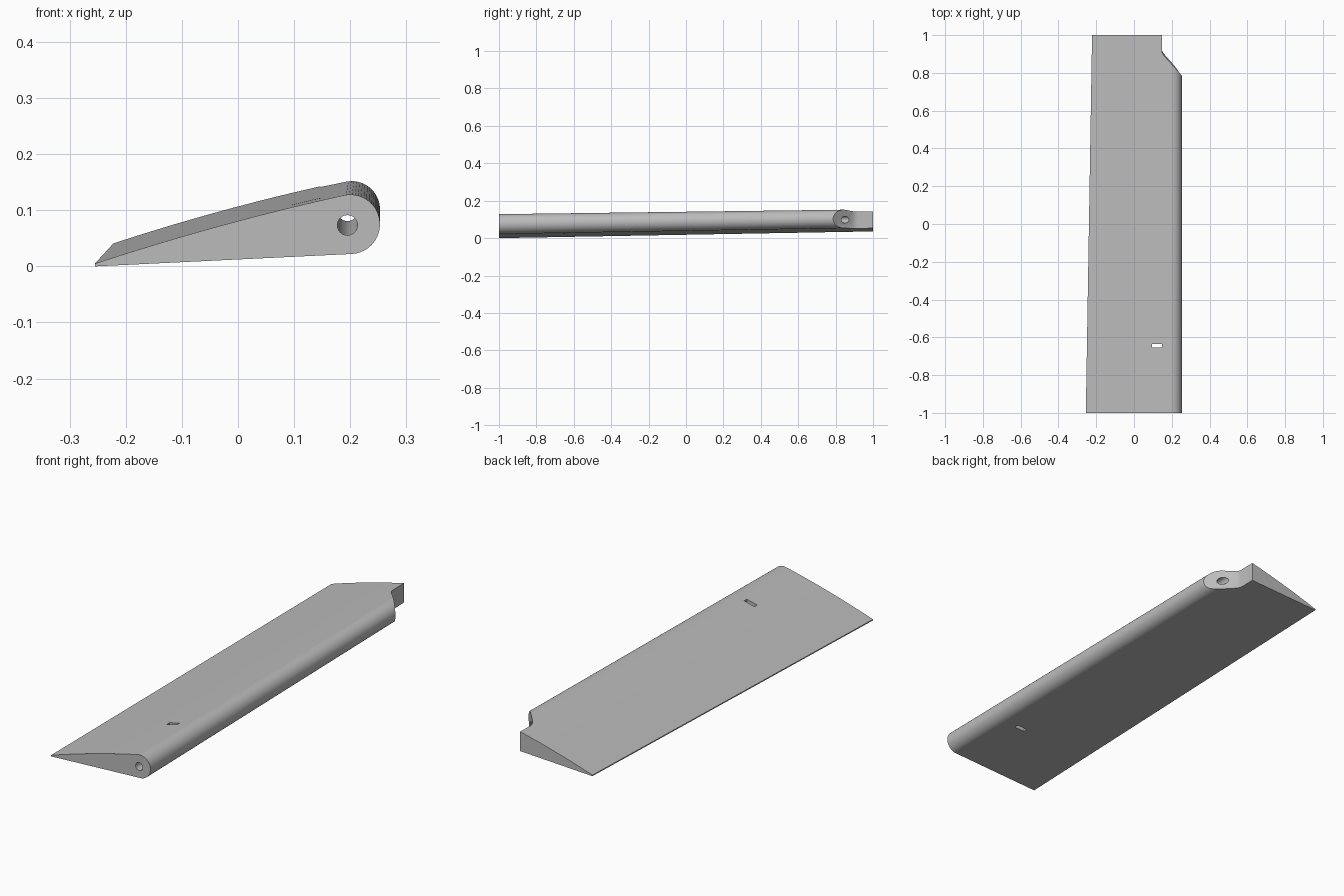
import bpy, bmesh
from math import sin, cos, radians
from mathutils import Vector

cube = bpy.data.objects.get("Cube")
if cube:
    bpy.data.objects.remove(cube, do_unlink=True)

grey = bpy.data.materials.new("light grey")
grey.use_nodes = True
grey.diffuse_color = (0.5, 0.5, 0.5, 1)
grey.node_tree.nodes["Principled BSDF"].inputs["Base Color"].default_value = (0.5, 0.5, 0.5, 1)


def loft(name, rings):
    """Closed solid through a list of equal-length rings."""
    bm = bmesh.new()
    loops = [[bm.verts.new(p) for p in ring] for ring in rings]
    n = len(loops[0])
    for a, b in zip(loops, loops[1:]):
        for i in range(n):
            j = (i + 1) % n
            bm.faces.new((a[i], a[j], b[j], b[i]))
    bm.faces.new(loops[0])
    bm.faces.new(loops[-1])
    bmesh.ops.recalc_face_normals(bm, faces=bm.faces[:])
    mesh = bpy.data.meshes.new(name)
    bm.to_mesh(mesh)
    bm.free()
    mesh.materials.append(grey)
    obj = bpy.data.objects.new(name, mesh)
    bpy.context.collection.objects.link(obj)
    return obj


def section(y, tail_x, tail_z, cx, cz, r, arc_steps=32):
    """Wedge with a thin tail, a slightly bowed top and a round nose."""
    start, end = radians(104), radians(-87)
    nose = [Vector((cx + r * cos(t), y, cz + r * sin(t)))
            for t in (start + (end - start) * i / arc_steps for i in range(arc_steps + 1))]
    tail = Vector((tail_x, y, tail_z + 0.005))
    top = []
    for i in range(8):
        f = i / 8
        p = tail.lerp(nose[0], f)
        p.z += 0.024 * f * (1 - f)
        top.append(p)
    return [Vector((tail_x, y, tail_z))] + top + nose


# Tapered, gently twisted flap body
body = loft("flap_body", [section(-1, -0.255, 0.0, 0.2, 0.075, 0.053),
                          section(1, -0.222, 0.036, 0.204, 0.105, 0.049)])


# Corner notch at the rear of the nose, with a small lower lip
outline = [(0.147, 1.1), (0.147, 0.92), (0.149, 0.908), (0.155, 0.896),
           (0.165, 0.884), (0.25, 0.79), (0.3, 0.735), (0.3, 1.1)]
notch = loft("notch_cutter", [[(x, y + dy, z) for x, y in outline]
                              for z, dy in ((-0.05, 0.08), (0.066, 0), (0.3, 0))])

# Hinge pin hole running along the nose
pin = loft("pin_cutter", [[(0.195 + 0.018 * cos(t), y, z + 0.018 * sin(t))
                           for t in (radians(a) for a in range(0, 360, 15))]
                          for y, z in ((-1.1, 0.072), (1.1, 0.102))])

# Narrow slot through the skin
slot = loft("slot_cutter", [[(x, y, z) for x, y in
                             ((0.095, -0.655), (0.148, -0.655), (0.148, -0.635), (0.095, -0.635))]
                            for z in (-0.1, 0.3)])

bpy.ops.object.select_all(action="DESELECT")
bpy.context.view_layer.objects.active = body
body.select_set(True)
for cutter in (notch, pin, slot):
    cutter.hide_render = True
    mod = body.modifiers.new(cutter.name, "BOOLEAN")
    mod.operation = "DIFFERENCE"
    mod.solver = "EXACT"
    mod.object = cutter
    bpy.ops.object.modifier_apply(modifier=mod.name)
    bpy.data.objects.remove(cutter, do_unlink=True)

bpy.ops.object.shade_smooth_by_angle(angle=radians(30))
